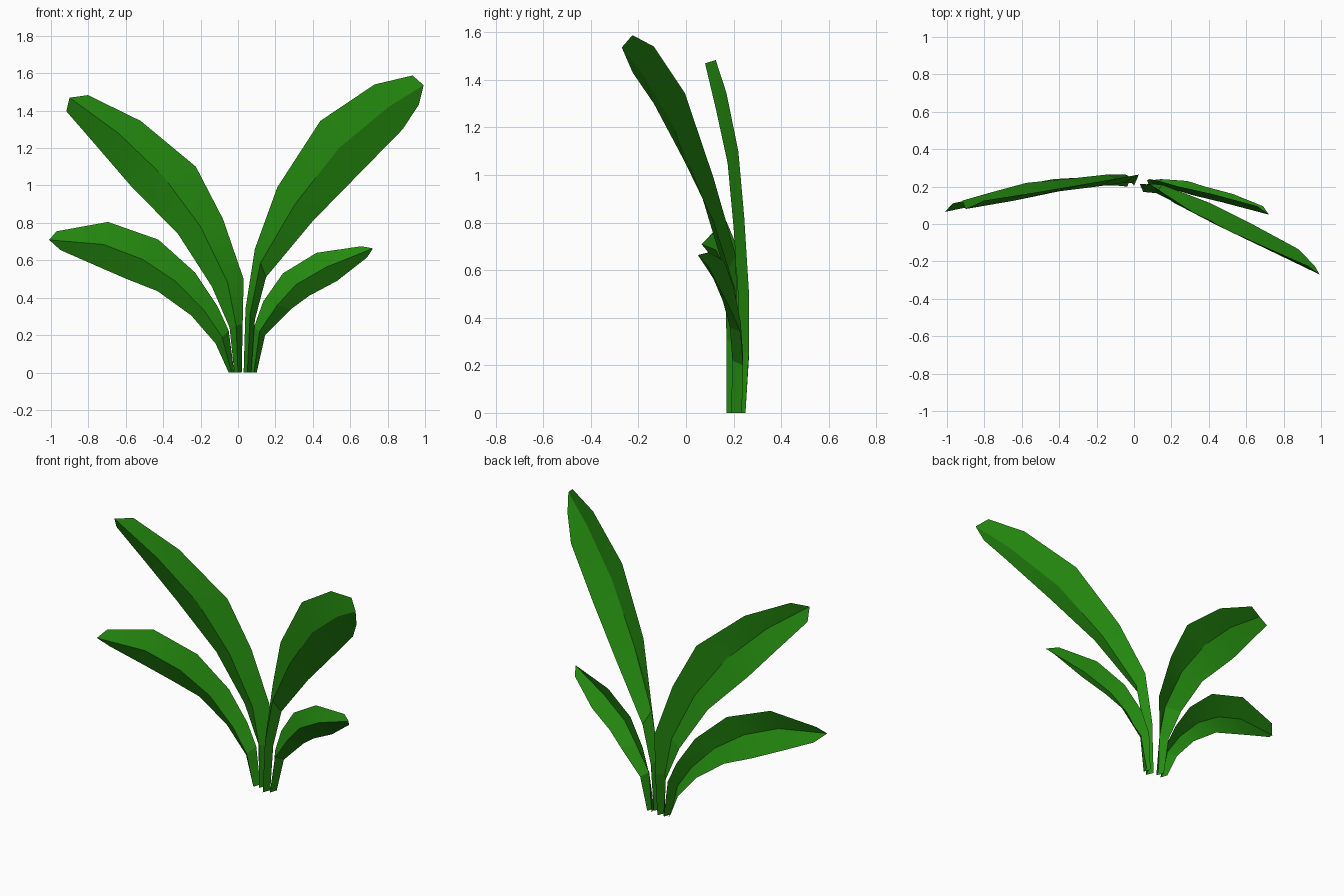
import bpy
import math
from mathutils import Vector

# Remove the default object only
default_object = bpy.data.objects.get("Cube")
if default_object:
    bpy.data.objects.remove(default_object, do_unlink=True)

FOLD = 0.045       # how far the leaf edges sit behind the midrib
TIP_LENGTH = 0.05  # how far the midrib reaches past the last edge points


def make_material(name, colour):
    material = bpy.data.materials.new(name)
    material.use_nodes = True
    material.diffuse_color = colour
    shader = material.node_tree.nodes["Principled BSDF"]
    shader.inputs["Base Color"].default_value = colour
    shader.inputs["Roughness"].default_value = 0.8
    return material


def make_leaf(name, sections, material):
    """Build a folded blade from sections of midrib x, y, z
    and the sideways x, z offset from the midrib to the upper edge."""
    vertices = []
    faces = []
    for x, y, z, across_x, across_z in sections:
        midrib = Vector((x, y, z))
        across = Vector((across_x, FOLD, across_z))
        opposite = Vector((-across_x, FOLD, -across_z))
        vertices += [midrib + across, midrib, midrib + opposite]

    # Pull the end of the midrib out into a blunt point
    direction = vertices[-2] - vertices[-5]
    direction.y = 0
    vertices[-2] = vertices[-2] + direction.normalized() * TIP_LENGTH

    # Two strips of faces, one on each side of the midrib
    for row in range(len(sections) - 1):
        for side in range(2):
            a = row * 3 + side
            b = a + 3
            faces.append((a, a + 1, b + 1, b))

    mesh = bpy.data.meshes.new(name)
    mesh.from_pydata(vertices, [], faces)
    # Make the ridged side of every blade face the front
    if sum(face.normal.y * face.area for face in mesh.polygons) > 0:
        mesh.flip_normals()
    mesh.materials.append(material)
    leaf = bpy.data.objects.new(name, mesh)
    bpy.context.collection.objects.link(leaf)

    # Soft along the blade, crisp along the midrib
    bpy.ops.object.select_all(action="DESELECT")
    leaf.select_set(True)
    bpy.context.view_layer.objects.active = leaf
    bpy.ops.object.shade_smooth_by_angle(angle=math.radians(15))
    return leaf


leaf_green = make_material("leaf green", (0.018, 0.26, 0.005, 1))

# Tall leaf leaning forward on the left
make_leaf("tall_left_leaf", [
    (.05, .17, 0, -.02, 0),
    (.065, .17, .31, -.025, .03),
    (.12, .165, .585, -.03, .075),
    (.305, .07, .9, -.095, .09),
    (.54, -.05, 1.2, -.1, .145),
    (.805, -.18, 1.42, -.075, .12),
    (.95, -.27, 1.51, -.017, .078),
], leaf_green)

# Short leaf on the left
make_leaf("short_left_leaf", [
    (.085, .19, 0, -.015, 0),
    (.115, .195, .22, -.03, .02),
    (.21, .185, .36, -.075, .02),
    (.31, .155, .47, -.07, .06),
    (.475, .115, .565, -.055, .075),
    (.675, .05, .645, -.015, .03),
], leaf_green)

# Tall upright leaf on the right
make_leaf("tall_right_leaf", [
    (0, .205, 0, .02, 0),
    (-.01, .22, .25, .035, .01),
    (-.055, .22, .48, .085, .02),
    (-.2, .2, .78, .12, .04),
    (-.4, .175, 1.05, .175, .05),
    (-.64, .125, 1.28, .12, .065),
    (-.86, .08, 1.44, .058, .043),
], leaf_green)

# Low drooping leaf on the right
make_leaf("low_right_leaf", [
    (-.035, .2, 0, .015, 0),
    (-.085, .205, .19, .035, .035),
    (-.18, .205, .33, .07, .025),
    (-.33, .195, .485, .1, .05),
    (-.51, .165, .605, .085, .105),
    (-.72, .125, .685, .025, .12),
    (-.96, .065, .705, -.01, .05),
], leaf_green)
